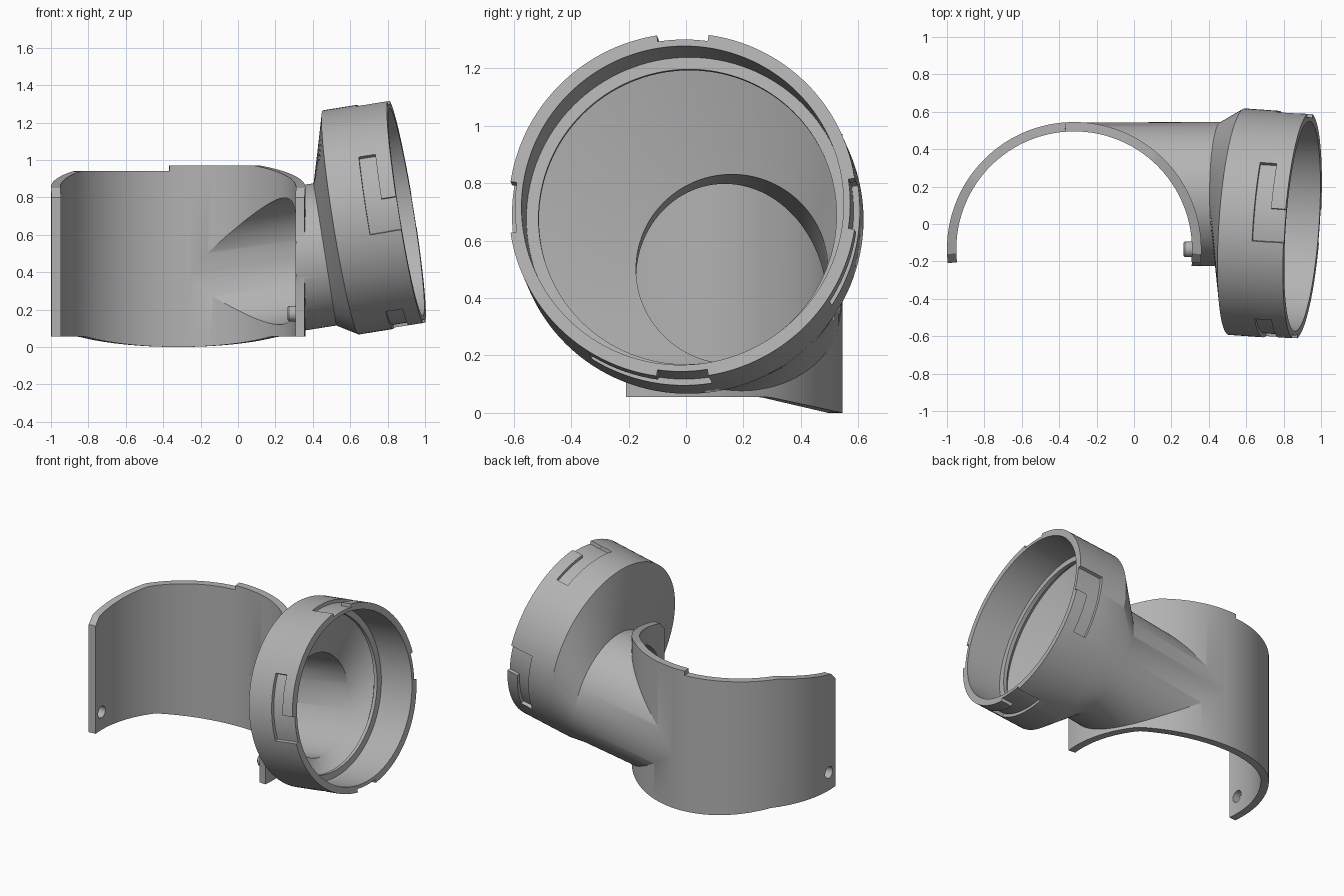
import bpy, bmesh, math
from mathutils import Vector

if "Cube" in bpy.data.objects:
    bpy.data.objects.remove(bpy.data.objects["Cube"])

GREY = bpy.data.materials.new("plain_grey")
GREY.diffuse_color = (0.45, 0.45, 0.45, 1)
GREY.use_nodes = True
GREY.node_tree.nodes["Principled BSDF"].inputs["Base Color"].default_value = GREY.diffuse_color

CX, CY, R_OUT, R_IN = -0.32, -0.135, 0.68, 0.63      # half shell
TUBE_DIR = Vector((1, 0, 0.16)).normalized()
TUBE_END = Vector((0.465, 0.16, 0.495))
CUP_DIR = Vector((1, -0.07, 0.16)).normalized()
CUP_FACE = Vector((0.90, -0.012, 0.722))             # centre of the open rim


def make(name, bm):
    bmesh.ops.recalc_face_normals(bm, faces=bm.faces)
    me = bpy.data.meshes.new(name)
    bm.to_mesh(me)
    bm.free()
    me.materials.append(GREY)
    ob = bpy.data.objects.new(name, me)
    bpy.context.collection.objects.link(ob)
    return ob


def boolean(target, tool, op):
    m = target.modifiers.new(op, 'BOOLEAN')
    m.object, m.operation, m.solver = tool, op, 'EXACT'
    bpy.context.view_layer.objects.active = target
    bpy.ops.object.modifier_apply(modifier=m.name)
    bpy.data.objects.remove(tool)


def ring_point(center, axis, r, a):
    right = (Vector((0, 1, 0)) - axis * axis.y).normalized()
    up = axis.cross(right)
    return center + (right * math.cos(a) + up * math.sin(a)) * r


def loft(name, rings, n=128):
    """Closed solid through circles given as (center, axis, radius)."""
    bm = bmesh.new()
    loops = [[bm.verts.new(ring_point(c, d, r, 2 * math.pi * i / n)) for i in range(n)]
             for c, d, r in rings]
    for a, b in zip(loops, loops[1:]):
        for i in range(n):
            j = (i + 1) % n
            bm.faces.new((a[i], a[j], b[j], b[i]))
    bm.faces.new(loops[0][::-1])
    bm.faces.new(loops[-1])
    return make(name, bm)


def tube(x, r):
    return (TUBE_END + TUBE_DIR * ((x - TUBE_END.x) / TUBE_DIR.x), TUBE_DIR, r)


def cup(depth, r):
    return (CUP_FACE - CUP_DIR * depth, CUP_DIR, r)


def sector(a0, a1, d0, d1, r0=0.585, r1=0.66, n=14):
    """Curved block around the cup, angles in degrees."""
    bm = bmesh.new()
    cols = []
    for i in range(n + 1):
        a = math.radians(a0 + (a1 - a0) * i / n)
        cols.append([bm.verts.new(ring_point(CUP_FACE - CUP_DIR * d, CUP_DIR, r, a))
                     for d, r in ((d0, r0), (d0, r1), (d1, r1), (d1, r0))])
    for p, q in zip(cols, cols[1:]):
        for k in range(4):
            m = (k + 1) % 4
            bm.faces.new((p[k], p[m], q[m], q[k]))
    bm.faces.new(cols[0])
    bm.faces.new(cols[-1][::-1])
    return make("slot_cutter", bm)


def pin_shape(name, x0, x1, r, bevel=0.0):
    X = Vector((1, 0, 0))
    at = lambda x: Vector((x, -0.135, 0.178))
    rings = [(at(x0), X, r - bevel), (at(x1), X, r)]
    if bevel:
        rings.insert(1, (at(x0 + bevel), X, r))
    return loft(name, rings, 32)


# half shell: wall columns with sloped bottom, stepped and ramped top
def bottom_z(y):
    return 0.055 - 0.055 * max(0, (y - 0.29) / 0.255)


def top_z(y, high):
    if y < -0.16:
        return 0.80 + max(0, y + 0.21)
    return min(0.97 if high else 0.94, 0.85 + 0.22 * (y + 0.16))


step = math.degrees(math.acos((-0.37 - CX) / R_OUT))
angles = [(-6.3 + 192.6 * i / 110) for i in range(111)]
angles = sorted([a for a in angles if abs(a - step) > 0.4]
                + [step - 0.02, step + 0.02, -2.1, 182.1])
bm = bmesh.new()
cols = []
for a in angles:
    c, s = math.cos(math.radians(a)), math.sin(math.radians(a))
    y = CY + R_OUT * s
    z0, z1 = bottom_z(y), top_z(y, a < step)
    cols.append([bm.verts.new((CX + r * c, CY + r * s, z))
                 for r, z in ((R_IN, z0), (R_OUT, z0), (R_OUT, z1), (R_IN, z1))])
for p, q in zip(cols, cols[1:]):
    for k in range(4):
        m = (k + 1) % 4
        bm.faces.new((p[k], p[m], q[m], q[k]))
bm.faces.new(cols[0])
bm.faces.new(cols[-1][::-1])
body = make("coupling_body", bm)

# angled tube flaring into the cup, trimmed to the shell's inner wall
outer = loft("tube_and_cup", [tube(-0.32, 0.383), tube(0.465, 0.385),
                              cup(0.355, 0.607), cup(0, 0.607)])
Z = Vector((0, 0, 1))
boolean(outer, loft("shell_void", [(Vector((CX, CY, -1)), Z, R_IN + 0.004),
                                   (Vector((CX, CY, 2)), Z, R_IN + 0.004)], 192), 'DIFFERENCE')
boolean(body, outer, 'UNION')

# bore through cup, ledge, flare and tube
boolean(body, loft("bore", [tube(-0.25, 0.332), tube(0.50, 0.334), cup(0.305, 0.555),
                            cup(0.275, 0.52), cup(0.25, 0.52), cup(0.25, 0.562),
                            cup(-0.1, 0.562)]), 'DIFFERENCE')

# four L-shaped locking slots around the cup
for k in range(4):
    a = 90 * k
    boolean(body, sector(a - 33, a + 8.6, 0.08, 0.17), 'DIFFERENCE')
    boolean(body, sector(a - 8.6, a + 8.5, -0.05, 0.1), 'DIFFERENCE')

# pin hole on the left end
boolean(body, pin_shape("pin_hole", -1.1, -0.85, 0.04), 'DIFFERENCE')

# locating pin on the right end
pin = pin_shape("locating_pin", 0.265, 0.33, 0.042, 0.008)

for ob in (body, pin):
    bpy.ops.object.select_all(action='DESELECT')
    ob.select_set(True)
    bpy.context.view_layer.objects.active = ob
    bpy.ops.object.shade_smooth_by_angle(angle=math.radians(25))
